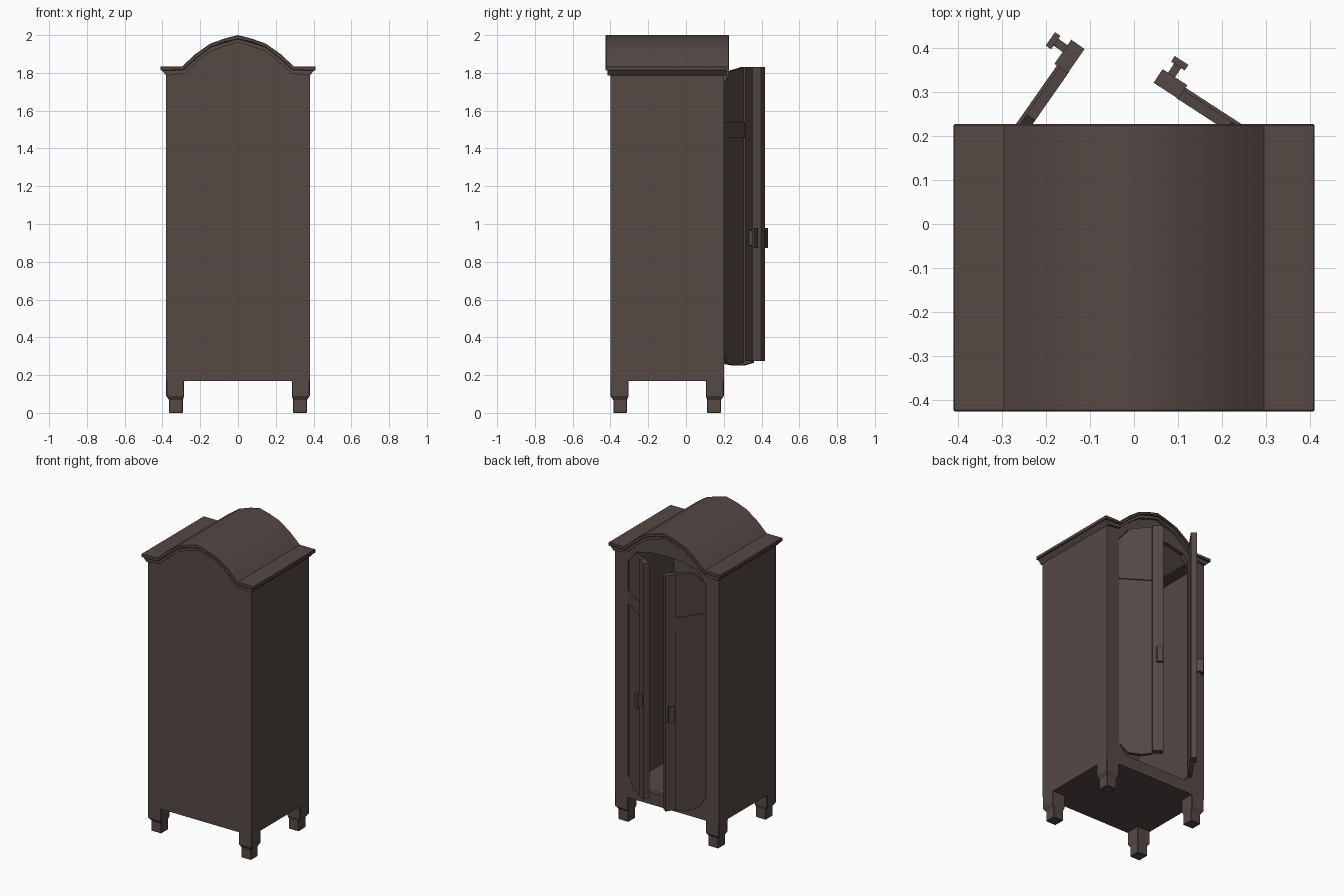
import bpy, bmesh, math
from mathutils import Matrix

if "Cube" in bpy.data.objects:
    bpy.data.objects.remove(bpy.data.objects["Cube"])

wood = bpy.data.materials.new("dark_wood")
wood.diffuse_color = (0.09, 0.067, 0.06, 1)
wood.use_nodes = True
wood.node_tree.nodes["Principled BSDF"].inputs["Base Color"].default_value = wood.diffuse_color


def finish(name, bm, bevel=0.0):
    bmesh.ops.recalc_face_normals(bm, faces=bm.faces)
    me = bpy.data.meshes.new(name)
    bm.to_mesh(me)
    bm.free()
    ob = bpy.data.objects.new(name, me)
    bpy.context.collection.objects.link(ob)
    me.materials.append(wood)
    if bevel:
        m = ob.modifiers.new("bevel", "BEVEL")
        m.width, m.segments, m.limit_method = bevel, 1, "ANGLE"
        m.angle_limit = math.radians(50)
    return ob


def prism(name, pts, y0, y1, bevel=0.0):
    """Extrude an x-z outline from y0 to y1."""
    bm = bmesh.new()
    a = [bm.verts.new((x, y0, z)) for x, z in pts]
    b = [bm.verts.new((x, y1, z)) for x, z in pts]
    bm.faces.new(a)
    bm.faces.new(b)
    for i in range(len(pts)):
        j = (i + 1) % len(pts)
        bm.faces.new((a[i], a[j], b[j], b[i]))
    return finish(name, bm, bevel)


def mirrored(right):
    """Complete a right-hand half outline (starting and ending near x=0)."""
    return right + [(-x, z) for x, z in reversed(right) if x > 0]


def rect(x0, x1, z0, z1):
    return [(x0, z0), (x1, z0), (x1, z1), (x0, z1)]


def smooth(ob):
    bpy.ops.object.select_all(action="DESELECT")
    ob.select_set(True)
    bpy.context.view_layer.objects.active = ob
    bpy.ops.object.shade_smooth_by_angle(angle=math.radians(35))


def cut(ob, cutter):
    m = ob.modifiers.new("cut", "BOOLEAN")
    m.operation, m.solver, m.object = "DIFFERENCE", "EXACT", cutter
    bpy.context.view_layer.objects.active = ob
    bpy.ops.object.modifier_apply(modifier=m.name)
    bpy.data.objects.remove(cutter)


# Hollow cabinet with an arched doorway
cabinet = prism("cabinet_body", mirrored([(0.38, 0.17), (0.38, 1.80), (0.285, 1.815),
                (0.22, 1.88), (0.145, 1.935), (0.07, 1.965), (0, 1.977)]), -0.40, 0.20)
cut(cabinet, prism("cavity", mirrored([(0.355, 0.20), (0.355, 1.78), (0.28, 1.79),
    (0.145, 1.90), (0, 1.94)]), -0.38, 0.17))
cut(cabinet, prism("doorway", mirrored([(0.23, 0.25), (0.285, 0.32), (0.285, 1.73),
    (0.22, 1.81), (0.11, 1.835), (0, 1.84)]), 0.10, 0.30))

# Arched roof: wide top board over a narrower moulding
roof = prism("roof_board", [
    (0.41, 1.812), (0.41, 1.835), (0.295, 1.835), (0.225, 1.90), (0.147, 1.955), (0.07, 1.982),
    (0, 2.0), (-0.07, 1.982), (-0.147, 1.955), (-0.225, 1.90), (-0.295, 1.835), (-0.41, 1.835),
    (-0.41, 1.812), (-0.29, 1.815), (-0.22, 1.877), (-0.145, 1.935), (-0.07, 1.963), (0, 1.978),
    (0.07, 1.963), (0.145, 1.935), (0.22, 1.877), (0.29, 1.815)], -0.425, 0.227, 0.003)
smooth(roof)
moulding = prism("roof_moulding", [
    (0.38, 1.785), (0.402, 1.812), (0.29, 1.82), (0.22, 1.88), (0.145, 1.938), (0, 1.98),
    (-0.145, 1.938), (-0.22, 1.88), (-0.29, 1.82), (-0.402, 1.812), (-0.38, 1.785),
    (-0.285, 1.797), (-0.215, 1.86), (-0.14, 1.918), (0, 1.963),
    (0.14, 1.918), (0.215, 1.86), (0.285, 1.797)], -0.415, 0.217)
smooth(moulding)

# Stepped legs: square sections lofted from top to foot
for sx in (-1, 1):
    for sy in (-1, 1):
        bm = bmesh.new()
        rings = []
        for z, outer, inner in [(0.175, 0, 0.10), (0.165, 0, 0.095), (0.09, 0, 0.095),
                                (0.068, 0.015, 0.088), (0, 0.015, 0.088)]:
            xs = [sx * (0.38 - t) for t in (outer, inner)]
            ys = [-0.10 + sy * (0.30 - t) for t in (outer, inner)]
            rings.append([bm.verts.new(p) for p in ((xs[0], ys[0], z), (xs[1], ys[0], z),
                                                    (xs[1], ys[1], z), (xs[0], ys[1], z))])
        for a, b in zip(rings, rings[1:]):
            for i in range(4):
                j = (i + 1) % 4
                bm.faces.new((a[i], a[j], b[j], b[i]))
        bm.faces.new(rings[0])
        bm.faces.new(rings[-1])
        finish(f"leg_{'left' if sx < 0 else 'right'}_{'front' if sy < 0 else 'back'}", bm, 0.003)

# Open doors, modelled around their hinge, then swung outward
for side, s, angle in (("left", 1, 55), ("right", -1, 33)):
    parts = [
        ("panel", [(0, 0.32), (0.055, 0.258), (0.14, 0.25), (0.205, 0.265), (0.205, 1.828),
                   (0.07, 1.808), (0, 1.73)], -0.013, 0.011),
        ("stile", rect(0.20, 0.267, 0.275, 1.832), -0.012, 0.025),
        ("rail", rect(0.0, 0.205, 1.455, 1.54), 0.005, 0.018),
        ("handle_neck", rect(0.233, 0.252, 0.885, 0.965), 0.02, 0.055),
        ("handle", rect(0.223, 0.260, 0.872, 0.978), 0.05, 0.065),
    ]
    swing = (Matrix.Translation((-0.275 * s, 0.185, 0))
             @ Matrix.Rotation(math.radians(angle) * s, 4, "Z"))
    for name, pts, y0, y1 in parts:
        ob = prism(f"door_{side}_{name}", [(x * s, z) for x, z in pts], y0, y1)
        ob.matrix_world = swing
